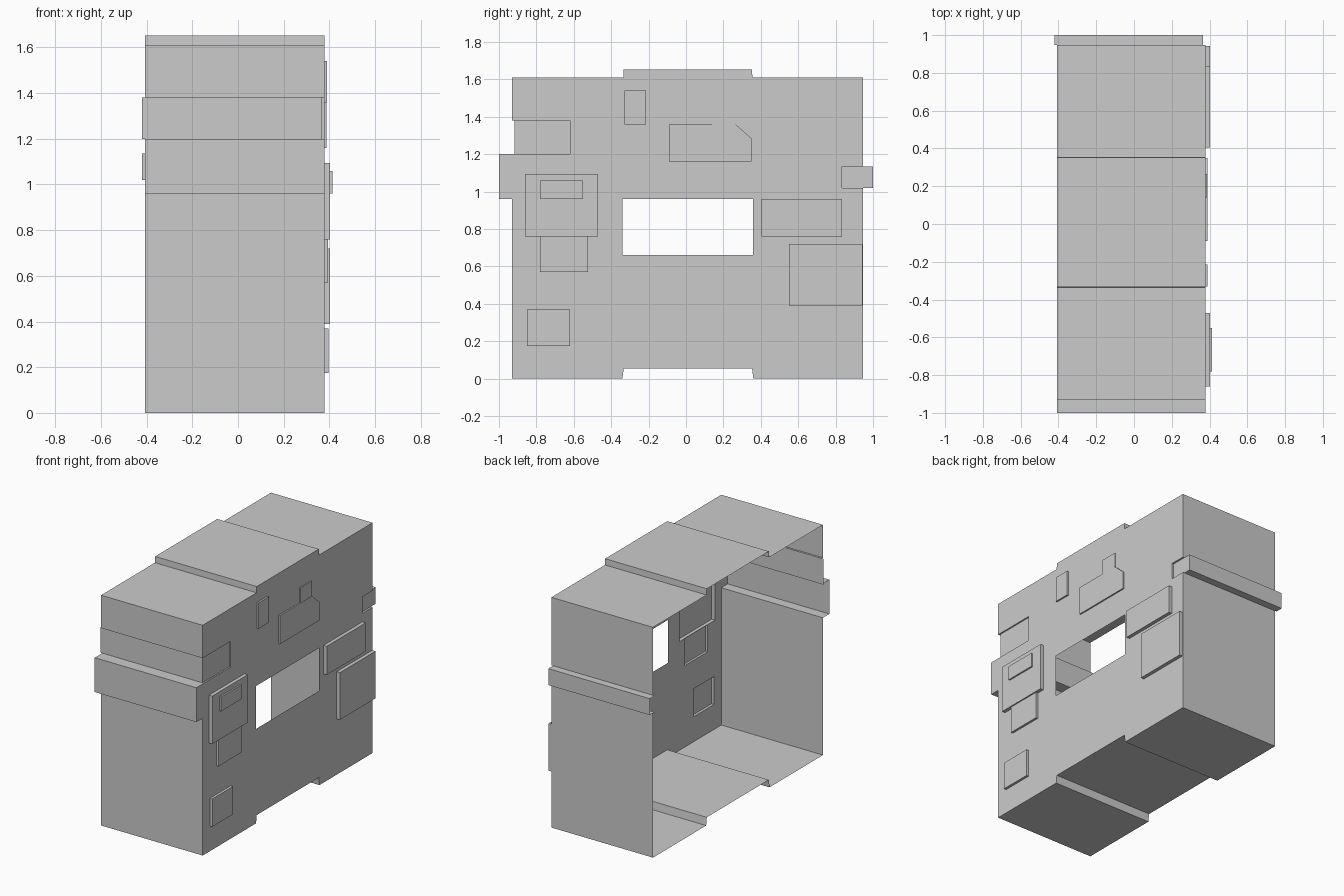
import bpy, bmesh
from mathutils import Vector

if "Cube" in bpy.data.objects:
    bpy.data.objects.remove(bpy.data.objects["Cube"])

BACK, FRONT, LIP = -0.408, 0.378, -0.42


def rect(y0, y1, z0, z1):
    return [(y0, z0), (y1, z0), (y1, z1), (y0, z1)]


def edges(profile):
    return list(zip(profile, profile[1:] + profile[:1]))


def inside(point, profile):
    # Convex, counter-clockwise outline in the y-z plane
    return all((b[0] - a[0]) * (point.z - a[1]) - (b[1] - a[1]) * (point.y - a[0]) > -1e-6
               for a, b in edges(profile))


def panel(name, profile, x_from, x_to, openings=(), walls=None):
    """Flat cap at x_to with openings, and walls running to x_from.
    walls overrides x_from for single edges (None leaves the edge open)."""
    bm = bmesh.new()
    bm.faces.new([bm.verts.new((x_to, y, z)) for y, z in profile])
    for hole in openings:
        for a, b in edges(hole):
            bmesh.ops.bisect_plane(bm, geom=bm.verts[:] + bm.edges[:] + bm.faces[:], dist=1e-5,
                                   plane_co=(0, a[0], a[1]),
                                   plane_no=Vector((0, b[1] - a[1], a[0] - b[0])).normalized())
    gone = [f for f in bm.faces if any(inside(f.calc_center_median(), h) for h in openings)]
    bmesh.ops.delete(bm, geom=gone, context='FACES')
    bmesh.ops.dissolve_limit(bm, angle_limit=0.01, verts=bm.verts[:], edges=bm.edges[:])
    for i, (a, b) in enumerate(edges(profile)):
        x = (walls or {}).get(i, x_from)
        if x is not None:
            bm.faces.new([bm.verts.new(p) for p in
                          ((x_to, *a), (x, *a), (x, *b), (x_to, *b))])
    bmesh.ops.remove_doubles(bm, verts=bm.verts[:], dist=1e-5)
    mesh = bpy.data.meshes.new(name)
    bm.to_mesh(mesh)
    bm.free()
    bpy.context.collection.objects.link(bpy.data.objects.new(name, mesh))


# Raised plates on the right face: name -> (outline, outer x)
plates = {
    "upper_small_plate": (rect(-0.33, -0.215, 1.36, 1.54), 0.39),
    "chamfered_plate": ([(-0.09, 1.16), (0.35, 1.16), (0.35, 1.285), (0.265, 1.36), (-0.09, 1.36)], 0.388),
    "tab_plate": (rect(0.14, 0.265, 1.36, 1.465), 0.386),
    "wide_plate": (rect(0.405, 0.835, 0.76, 0.96), 0.403),
    "large_plate": (rect(0.55, 0.943, 0.39, 0.72), 0.403),
    "double_plate": (rect(-0.86, -0.47, 0.76, 1.095), 0.403),
    "middle_plate": (rect(-0.78, -0.525, 0.57, 0.76), 0.394),
    "lower_plate": (rect(-0.85, -0.62, 0.175, 0.37), 0.396),
}
window = rect(-0.34, 0.357, 0.66, 0.96)
groove = rect(-0.917, -0.62, 1.2, 1.38)
strip = [(0.835, 1.02), (0.947, 1.02), (1, 1.02), (1, 1.135), (0.947, 1.135), (0.835, 1.135)]
inner_plate = rect(-0.78, -0.55, 0.96, 1.06)

# Main housing: side profile pulled through in x, open at the left
profile = [(-0.93, 0), (-0.34, 0), (-0.333, 0.055), (0.353, 0.055), (0.36, 0),
           (0.947, 0), (0.947, 1.02), (0.947, 1.135), (0.947, 1.61),
           (0.355, 1.61), (0.353, 1.653), (-0.333, 1.653), (-0.335, 1.61),
           (-0.93, 1.61), (-0.93, 1.38), (-0.917, 1.38), (-0.917, 1.2),
           (-1, 1.2), (-1, 0.96), (-0.93, 0.96)]
panel("housing", profile, BACK, FRONT,
      [window, groove, strip] + [outline for outline, _ in plates.values()],
      {6: None, 15: None})

# Recessed corner groove and the rear rail
panel("corner_groove", groove, FRONT, 0.368, walls={3: LIP})
panel("rear_rail", strip, FRONT, 0.365, walls={1: LIP, 2: LIP, 3: LIP})

# Raised plates, hollow behind
for name, (outline, x) in plates.items():
    panel(name, outline, FRONT, x, [inner_plate] if name == "double_plate" else [])
panel("inner_plate", inner_plate, 0.403, 0.414)
